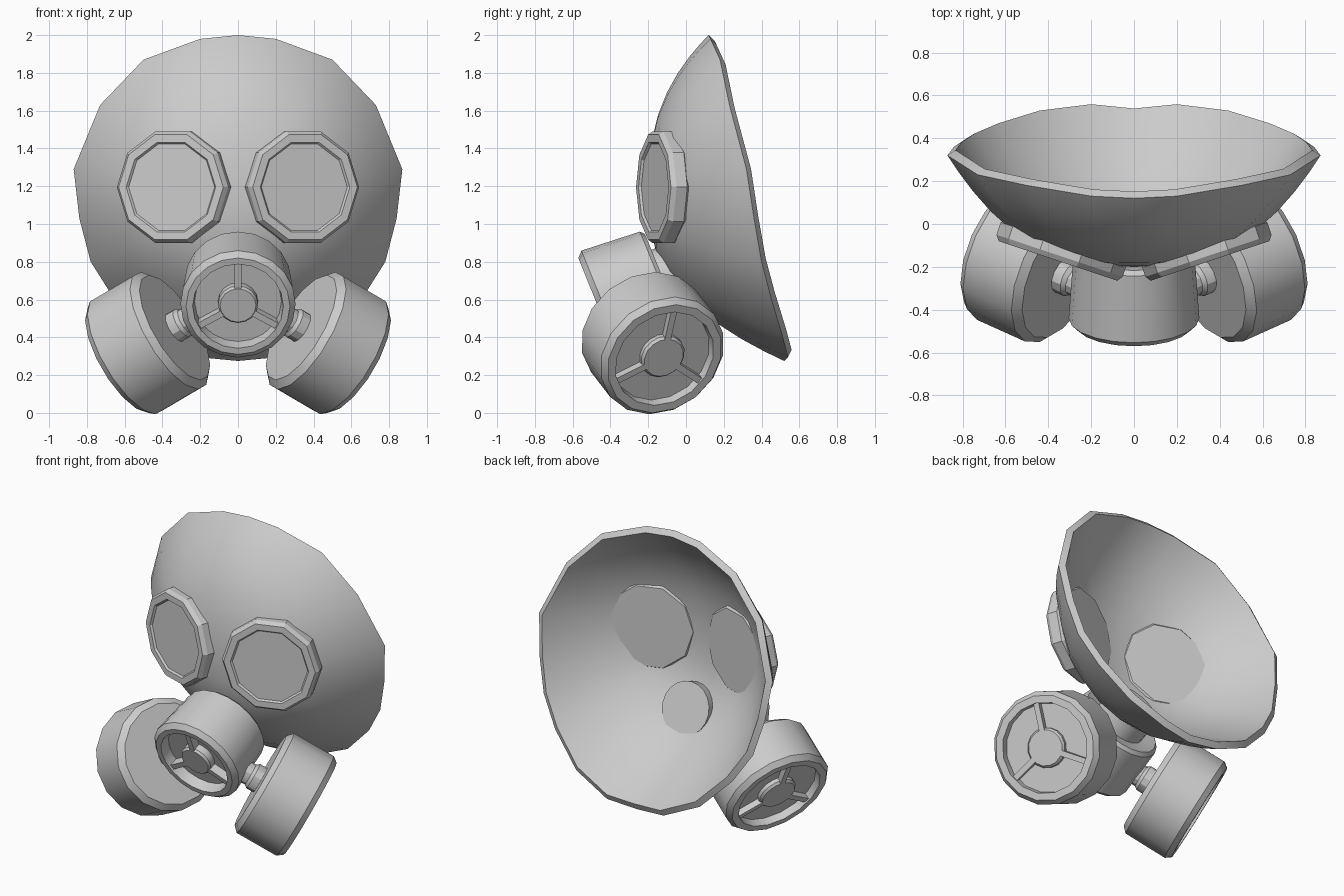
import bpy, bmesh, math
from mathutils import Vector, Matrix

if "Cube" in bpy.data.objects:
    bpy.data.objects.remove(bpy.data.objects["Cube"])

rubber = bpy.data.materials.new("plain_grey")
rubber.use_nodes = True
GREY = (0.6, 0.6, 0.6, 1)
rubber.diffuse_color = GREY
rubber.node_tree.nodes["Principled BSDF"].inputs["Base Color"].default_value = GREY


def finish(name, bm, matrix=Matrix(), angle=35, wall=0):
    """Turn a bmesh into a shaded, placed object, thickened if it has a wall."""
    mesh = bpy.data.meshes.new(name)
    bm.to_mesh(mesh)
    bm.free()
    mesh.materials.append(rubber)
    obj = bpy.data.objects.new(name, mesh)
    bpy.context.collection.objects.link(obj)
    obj.matrix_world = matrix
    bpy.ops.object.select_all(action='DESELECT')
    obj.select_set(True)
    bpy.context.view_layer.objects.active = obj
    if wall:
        solid = obj.modifiers.new("wall", 'SOLIDIFY')
        solid.thickness = wall
        solid.offset = -1
        bpy.ops.object.modifier_apply(modifier="wall")
    bpy.ops.object.shade_smooth_by_angle(angle=math.radians(angle))


def frame(pos, axis):
    """Placement whose local z follows the axis and local y points up."""
    z = Vector(axis).normalized()
    x = Vector((0, 0, 1)).cross(z).normalized()
    y = z.cross(x)
    m = Matrix((x, y, z)).transposed().to_4x4()
    m.translation = pos
    return m


def lathe(name, profile, sides, matrix, angle=30):
    """Spin (radius, height) points round local z; the ends lie on the axis."""
    bm = bmesh.new()
    rings = []
    for r, h in profile:
        if r == 0:
            rings.append([bm.verts.new((0, 0, h))] * sides)
        else:
            turns = [math.tau * i / sides for i in range(sides)]
            rings.append([bm.verts.new((r * math.cos(a), r * math.sin(a), h)) for a in turns])
    for low, high in zip(rings, rings[1:]):
        for i in range(sides):
            j = (i + 1) % sides
            bm.faces.new(dict.fromkeys((low[i], low[j], high[j], high[i])))
    bmesh.ops.recalc_face_normals(bm, faces=bm.faces)
    finish(name, bm, matrix, angle)


def grille(name, matrix, radius, depth):
    """Hub and three spokes inside a recess whose lip is at height 0."""
    hub = radius * 0.45
    lathe(name + "_hub", [(0, -depth), (hub, -depth), (hub, -0.025), (hub * 0.9, -0.01),
                          (0, -0.01)], 16, matrix)
    bm = bmesh.new()
    for k in range(3):
        place = (Matrix.Rotation(math.radians(90 + 120 * k), 4, 'Z')
                 @ Matrix.Translation((radius * 0.68, 0, -depth * 0.6))
                 @ Matrix.Diagonal((radius * 0.7, 0.035, depth * 0.8, 1)))
        bmesh.ops.create_cube(bm, size=1, matrix=place)
    finish(name + "_spokes", bm, matrix)


# Face shell: rim outline from crown to chin, swept in to the front
half_rim = [(0, 0.12, 2.0), (0.2, 0.13, 1.98), (0.5, 0.18, 1.87), (0.73, 0.23, 1.63),
            (0.87, 0.32, 1.29), (0.84, 0.36, 1.03), (0.78, 0.40, 0.8), (0.66, 0.45, 0.61),
            (0.46, 0.51, 0.41), (0.21, 0.54, 0.295), (0, 0.52, 0.275)]
rim = half_rim + [(-x, y, z) for x, y, z in half_rim[-2:0:-1]]
apex = Vector((0, -0.2, 1.15))
RINGS = 9
bm = bmesh.new()
tip = bm.verts.new(apex)
columns = []
for p in rim:
    d = Vector(p) - apex
    column = [tip]
    for k in range(1, RINGS + 1):
        t = math.sin(math.pi / 2 * k / RINGS)
        column.append(bm.verts.new(apex + Vector((d.x * t, d.y * t ** 2.65, d.z * t))))
    columns.append(column)
for a, b in zip(columns, columns[1:] + columns[:1]):
    for k in range(RINGS):
        bm.faces.new(dict.fromkeys((a[k], a[k + 1], b[k + 1], b[k])))
bm.normal_update()
if sum(f.normal.y for f in bm.faces) > 0:
    bmesh.ops.reverse_faces(bm, faces=bm.faces)
finish("face_shell", bm, angle=40, wall=0.045)

# Front valve: tapered housing with a neck through the shell
valve = frame((0, -0.467, 0.565), (0, -0.927, -0.375))
lathe("front_valve", [(0, -0.51), (0.17, -0.51), (0.17, -0.36), (0.26, -0.375), (0.282, -0.355),
                      (0.305, -0.03), (0.275, 0), (0.24, 0), (0.23, -0.07), (0, -0.07)], 20, valve)
grille("front_valve", valve, 0.235, 0.07)

for side, s in (("left", 1), ("right", -1)):
    # Eyepiece: ten-sided frame with a sunken lens and a plug through the shell
    eye = frame((s * 0.355, -0.172, 1.195), (s * 0.317, -0.948, 0))
    lathe(side + "_eyepiece", [(0, -0.115), (0.28, -0.115), (0.31, -0.085), (0.31, -0.025),
                               (0.292, 0), (0.25, 0), (0.24, -0.012), (0, -0.012)], 10, eye, 20)

    # Filter canister with a grille on its outer end
    inner = Vector((s * 0.335, -0.24, 0.452))
    axis = Vector((s * 0.8, 0.36, -0.47)).normalized()
    can = frame(inner + axis * 0.35, axis)
    lathe(side + "_canister", [(0, -0.35), (0.315, -0.35), (0.352, -0.315), (0.352, -0.035),
                               (0.325, 0), (0.28, 0), (0.275, -0.05), (0, -0.05)], 16, can)
    grille(side + "_canister", can, 0.275, 0.05)

    # Connecting pipe from canister to valve
    lathe(side + "_pipe", [(0, -0.02), (0.085, -0.02), (0.085, 0.05), (0.07, 0.07),
                           (0.07, 0.16), (0, 0.16)], 12, frame(inner, -axis))
